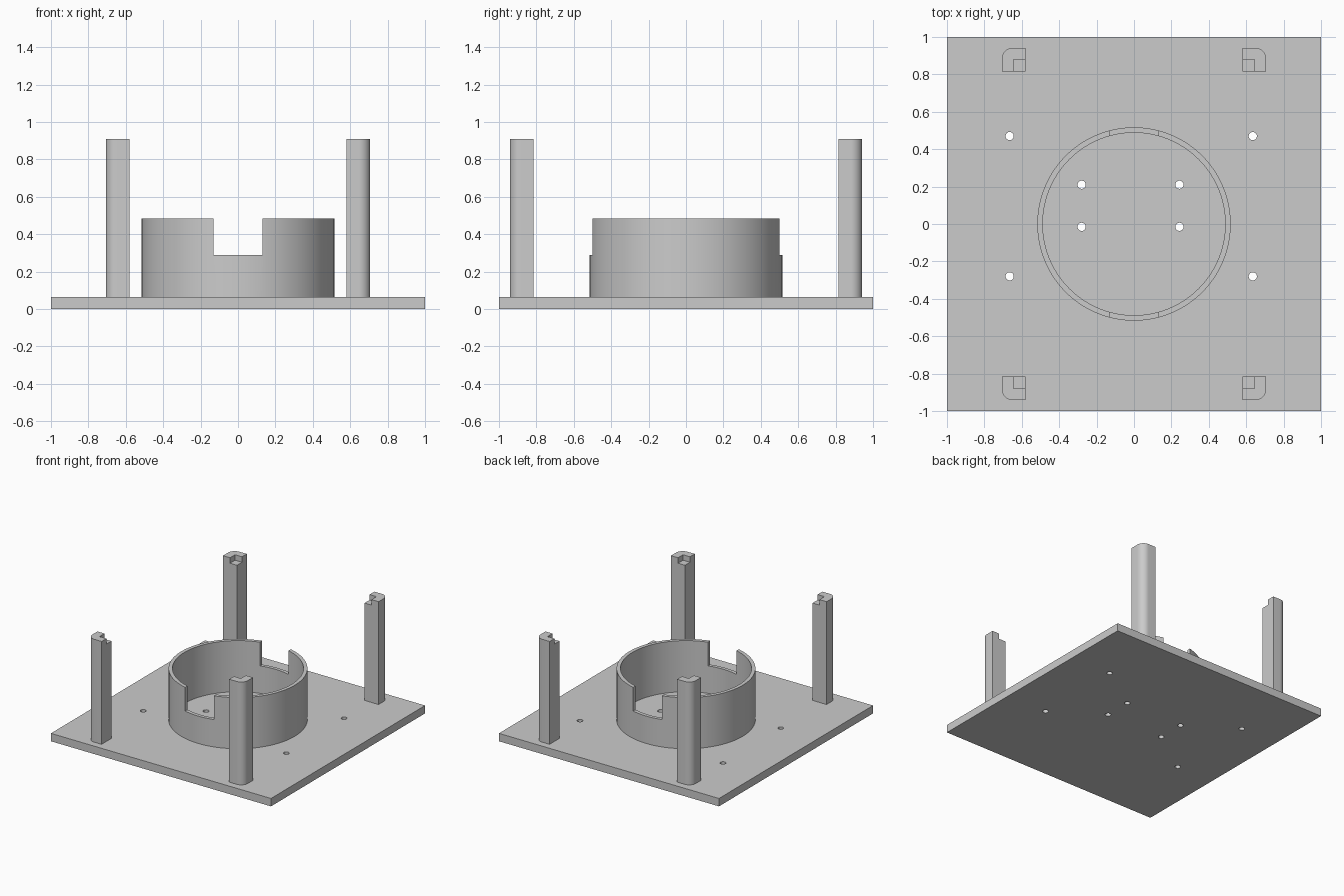
import bpy
import bmesh
from math import cos, sin, pi, radians

cube = bpy.data.objects.get("Cube")
if cube:
    bpy.data.objects.remove(cube, do_unlink=True)

grey = bpy.data.materials.new("light_grey")
grey.use_nodes = True
grey.diffuse_color = (0.6, 0.6, 0.6, 1)
grey.node_tree.nodes["Principled BSDF"].inputs["Base Color"].default_value = (0.6, 0.6, 0.6, 1)

PLATE_TOP = 0.065
RING_TOP = 0.485
POST_TOP = 0.91


def prism(name, outline, z0, z1):
    """Extrude a flat outline from z0 up to z1."""
    bm = bmesh.new()
    face = bm.faces.new([bm.verts.new((x, y, z0)) for x, y in outline])
    top = bmesh.ops.extrude_face_region(bm, geom=[face])["geom"]
    bmesh.ops.translate(bm, vec=(0, 0, z1 - z0),
                        verts=[v for v in top if isinstance(v, bmesh.types.BMVert)])
    bmesh.ops.recalc_face_normals(bm, faces=bm.faces)
    mesh = bpy.data.meshes.new(name)
    bm.to_mesh(mesh)
    bm.free()
    mesh.materials.append(grey)
    obj = bpy.data.objects.new(name, mesh)
    bpy.context.collection.objects.link(obj)
    return obj


def box(x0, x1, y0, y1):
    return [(x0, y0), (x1, y0), (x1, y1), (x0, y1)]


def arc(cx, cy, r, a0, a1, n):
    return [(cx + r * cos(a0 + (a1 - a0) * i / n), cy + r * sin(a0 + (a1 - a0) * i / n))
            for i in range(n)]


def select_only(obj):
    bpy.ops.object.select_all(action="DESELECT")
    obj.select_set(True)
    bpy.context.view_layer.objects.active = obj


def cut(obj, cutter):
    """Subtract the cutter and discard it."""
    cutter.hide_render = True
    mod = obj.modifiers.new("cut", "BOOLEAN")
    mod.operation = "DIFFERENCE"
    mod.solver = "EXACT"
    mod.object = cutter
    select_only(obj)
    bpy.ops.object.modifier_apply(modifier=mod.name)
    bpy.data.objects.remove(cutter, do_unlink=True)


def smooth(obj):
    select_only(obj)
    bpy.ops.object.shade_smooth_by_angle(angle=radians(30))


# Base plate with two groups of four screw holes
plate = prism("base_plate", box(-1, 1, -1, 1), 0, PLATE_TOP)
for xs, ys in (((-0.665, 0.635), (-0.28, 0.47)), ((-0.28, 0.243), (-0.015, 0.21))):
    for x in xs:
        for y in ys:
            cut(plate, prism("hole_cutter", arc(x, y, 0.022, 0, 2 * pi, 24), -0.1, 0.2))
smooth(plate)

# Round holder wall, notched at front and back
ring = prism("holder_ring", arc(0, 0, 0.517, 0, 2 * pi, 96), PLATE_TOP, RING_TOP)
cut(ring, prism("bore_cutter", arc(0, 0, 0.488, 0, 2 * pi, 96), 0, 1))
cut(ring, prism("notch_cutter", box(-0.13, 0.13, -1, 1), 0.29, 1))
smooth(ring)

# Corner posts: rounded outer corner, seat cut into the inner top corner
r = 0.06
outline = [(0.58, 0.815), (0.707, 0.815)]
outline += arc(0.707 - r, 0.942 - r, r, 0, pi / 2, 12)
outline += [(0.707 - r, 0.942), (0.58, 0.942)]
posts = prism("corner_posts", outline, PLATE_TOP, POST_TOP)
cut(posts, prism("seat_cutter", box(0.5, 0.643, 0.7, 0.88), POST_TOP - 0.045, 1))
mirror = posts.modifiers.new("four_corners", "MIRROR")
mirror.use_axis = (True, True, False)
select_only(posts)
bpy.ops.object.modifier_apply(modifier=mirror.name)
smooth(posts)
